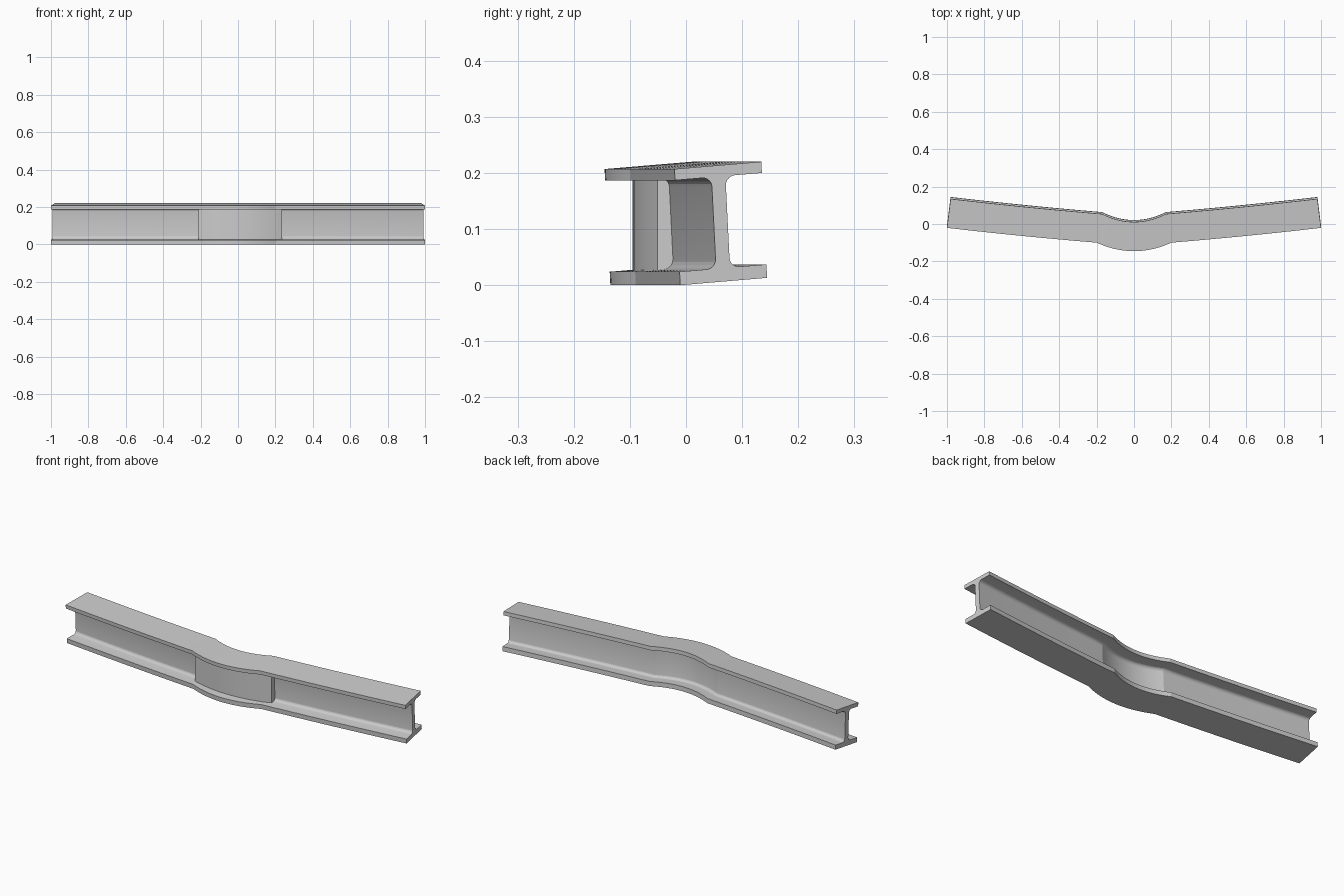
import bpy, bmesh, math

if "Cube" in bpy.data.objects:
    bpy.data.objects.remove(bpy.data.objects["Cube"])


def sweep(name, sections):
    """Skin a list of closed rings, capping both ends."""
    bm = bmesh.new()
    rings = [[bm.verts.new(p) for p in ring] for ring in sections]
    n = len(rings[0])
    for a, b in zip(rings, rings[1:]):
        for i in range(n):
            j = (i + 1) % n
            bm.faces.new((a[i], a[j], b[j], b[i]))
    bm.faces.new(rings[0])
    bm.faces.new(rings[-1])
    bmesh.ops.recalc_face_normals(bm, faces=bm.faces)
    me = bpy.data.meshes.new(name)
    bm.to_mesh(me)
    bm.free()
    ob = bpy.data.objects.new(name, me)
    bpy.context.collection.objects.link(ob)
    bpy.ops.object.select_all(action='DESELECT')
    ob.select_set(True)
    bpy.context.view_layer.objects.active = ob
    bpy.ops.object.shade_smooth_by_angle(angle=math.radians(15))
    return ob


# I-shaped cross-section with filleted web roots
HALF_W, HALF_H, WEB, R = 0.078, 0.1035, 0.0125, 0.017
TOP_T, BOTTOM_T = 0.020, 0.024


def fillet(side, up):
    inner = HALF_H - (TOP_T if up > 0 else BOTTOM_T)
    pts = []
    for k in range(6):
        a = math.pi / 2 * k / 5
        pts.append((side * (WEB + R - R * math.sin(a)),
                    up * (inner - R + R * math.cos(a))))
    return pts  # runs from flange to web


def half(side):
    ti, bi = HALF_H - TOP_T, HALF_H - BOTTOM_T
    return ([(side * HALF_W, HALF_H), (side * HALF_W, ti)] + fillet(side, 1)
            + fillet(side, -1)[::-1]
            + [(side * HALF_W, -bi), (side * HALF_W, -HALF_H)])


profile = half(1) + half(-1)[::-1]

# Beam path: gently bowed arms joined by a deeper central bend
KINK, END = 0.185, 0.9904


def station(x):
    s, ax = math.copysign(1, x), abs(x)
    if ax <= KINK:
        y = -0.062 + 0.044 * (ax / KINK) ** 2
        phi = 0.19 * ax / KINK
    else:
        t = (ax - KINK) / (END - KINK)
        y = -0.018 + 0.080 * (0.83 * t + 0.17 * t * t)
        phi = 0.19 - 0.065 * t
    return y, s * phi


def beam_ring(x):
    y, phi = station(x)
    ring = []
    for v, w in profile:
        u = v - 0.05 * w          # slight roll of the whole section
        ring.append((x - v * math.sin(phi), y + u * math.cos(phi),
                     0.11 + w + 0.084 * v))
    return ring


arm = [KINK + (END - KINK) * i / 14 for i in range(15)]
mid = [KINK * i / 10 for i in range(-9, 10)]
xs = [-x for x in reversed(arm)] + mid + arm
sweep("bent_beam", [beam_ring(x) for x in xs])


# Curved plate reinforcing the web on the front of the bend
def plate_ring(x):
    y = -0.095 + 0.040 * (x / 0.222) ** 2
    return [(x, y, 0.024), (x, y + 0.031, 0.024),
            (x, y + 0.031, 0.195), (x, y, 0.195)]


sweep("web_plate", [plate_ring(-0.212 + 0.446 * i / 20) for i in range(21)])
